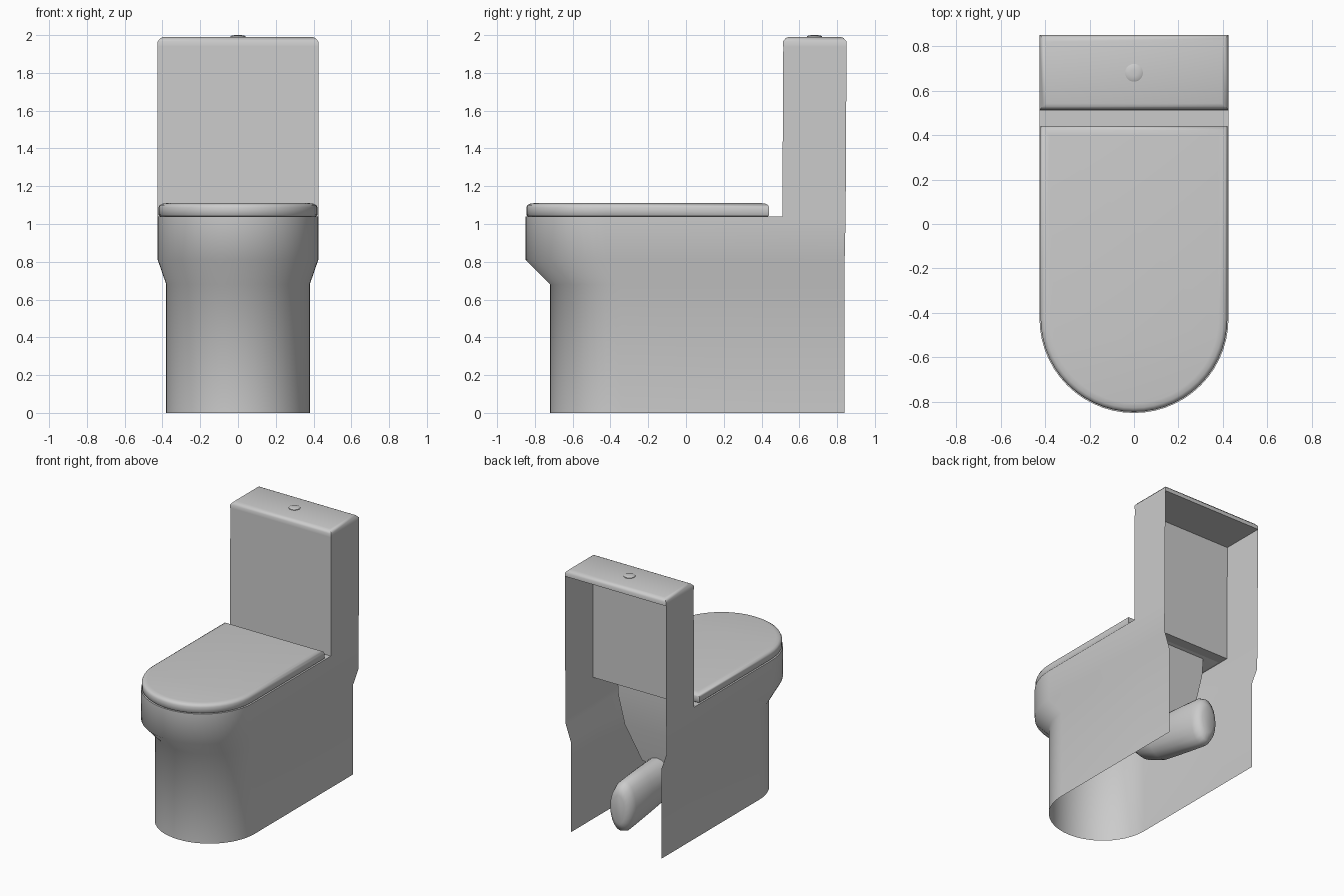
import bpy, bmesh
from math import sin, cos, pi, radians

if "Cube" in bpy.data.objects:
    bpy.data.objects.remove(bpy.data.objects["Cube"])

ARC = 28


def u_loop(hw, front, back, z):
    """Plan outline: straight sides with a half-round front, from +x back to -x back."""
    cy = front + hw
    arc = [(hw * cos(pi * i / ARC), cy - hw * sin(pi * i / ARC), z) for i in range(ARC + 1)]
    return [(hw, back, z)] + arc + [(-hw, back, z)]


def rect(hw, y0, y1, z):
    return [(-hw, y0, z), (hw, y0, z), (hw, y1, z), (-hw, y1, z)]


def ellipse(y, zc, rx, rz, n=20):
    return [(rx * cos(2 * pi * i / n), y, zc + rz * sin(2 * pi * i / n)) for i in range(n)]


def bridge(bm, a, b, closed=True):
    for i in range(len(a) if closed else len(a) - 1):
        j = (i + 1) % len(a)
        bm.faces.new((a[i], a[j], b[j], b[i]))


def add_rings(bm, rings, closed=True):
    vs = [[bm.verts.new(p) for p in r] for r in rings]
    for a, b in zip(vs, vs[1:]):
        bridge(bm, a, b, closed)
    return vs


def finish(bm, name, angle=50):
    bmesh.ops.recalc_face_normals(bm, faces=bm.faces[:])
    me = bpy.data.meshes.new(name)
    bm.to_mesh(me)
    bm.free()
    ob = bpy.data.objects.new(name, me)
    bpy.context.collection.objects.link(ob)
    bpy.ops.object.select_all(action='DESELECT')
    ob.select_set(True)
    bpy.context.view_layer.objects.active = ob
    bpy.ops.object.shade_smooth_by_angle(angle=radians(angle))
    return ob


def solid(name, rings, angle=50):
    bm = bmesh.new()
    vs = add_rings(bm, rings)
    bm.faces.new(vs[0])
    bm.faces.new(vs[-1])
    return finish(bm, name, angle)


# Body shell: open at the back and underneath, with the tank walls and bowl in one sheet
TANK_Y = 0.51
bm = bmesh.new()
levels = [(0, .38, -.72, .84), (.68, .38, -.72, .84), (.81, .425, -.85, .84), (1.04, .425, -.85, .845)]
rings = []
for z, hw, front, back in levels:
    loop = u_loop(hw, front, TANK_Y, z)
    rings.append([(hw, back, z)] + loop + [(-hw, back, z)])
top = add_rings(bm, rings, closed=False)[-1]

# Tank side and front walls
wall = [top[0], top[1], top[-2], top[-1]]
up = [bm.verts.new(p) for p in
      [(.425, .85, 1.94), (.425, .515, 1.94), (-.425, .515, 1.94), (-.425, .85, 1.94)]]
bridge(bm, wall, up, closed=False)

# Deck around the opening, then the bowl hanging inside
bowl = [(1.04, .30, -.70, .40), (.90, .29, -.66, .40), (.68, .25, -.50, .38), (.42, .13, -.12, .34)]
inner = add_rings(bm, [u_loop(hw, f, b, z) for z, hw, f, b in bowl])
bridge(bm, top[1:-1], inner[0])
bm.faces.new(inner[-1])
finish(bm, "body_shell")

# Outlet pipe under the bowl
solid("outlet_pipe", [ellipse(*s) for s in [
    (.02, .40, .08, .06), (.12, .36, .11, .12), (.30, .32, .12, .16), (.55, .29, .11, .18),
    (.74, .265, .10, .19), (.79, .26, .085, .165), (.81, .26, .05, .11)]], 70)

# Closed seat lid with softened edges
solid("seat_lid", [u_loop(.42 - d, -.845 + d, .44 - d, z) for z, d in [
    (1.04, .008), (1.048, 0), (1.088, 0), (1.10, .006), (1.107, .018), (1.11, .04)]])

# Tank lid with chamfered top
solid("tank_lid", [rect(.425 - d, .513 + d, .85 - d, z) for z, d in [
    (1.94, 0), (1.967, 0), (1.985, .016), (1.99, .03)]])

# Flush button, slightly domed
solid("flush_button", [
    [(r * cos(2 * pi * i / 32), .68 + r * sin(2 * pi * i / 32), z) for i in range(32)]
    for z, r in [(1.985, .04), (1.994, .04), (1.998, .032), (2.0, .015)]])
